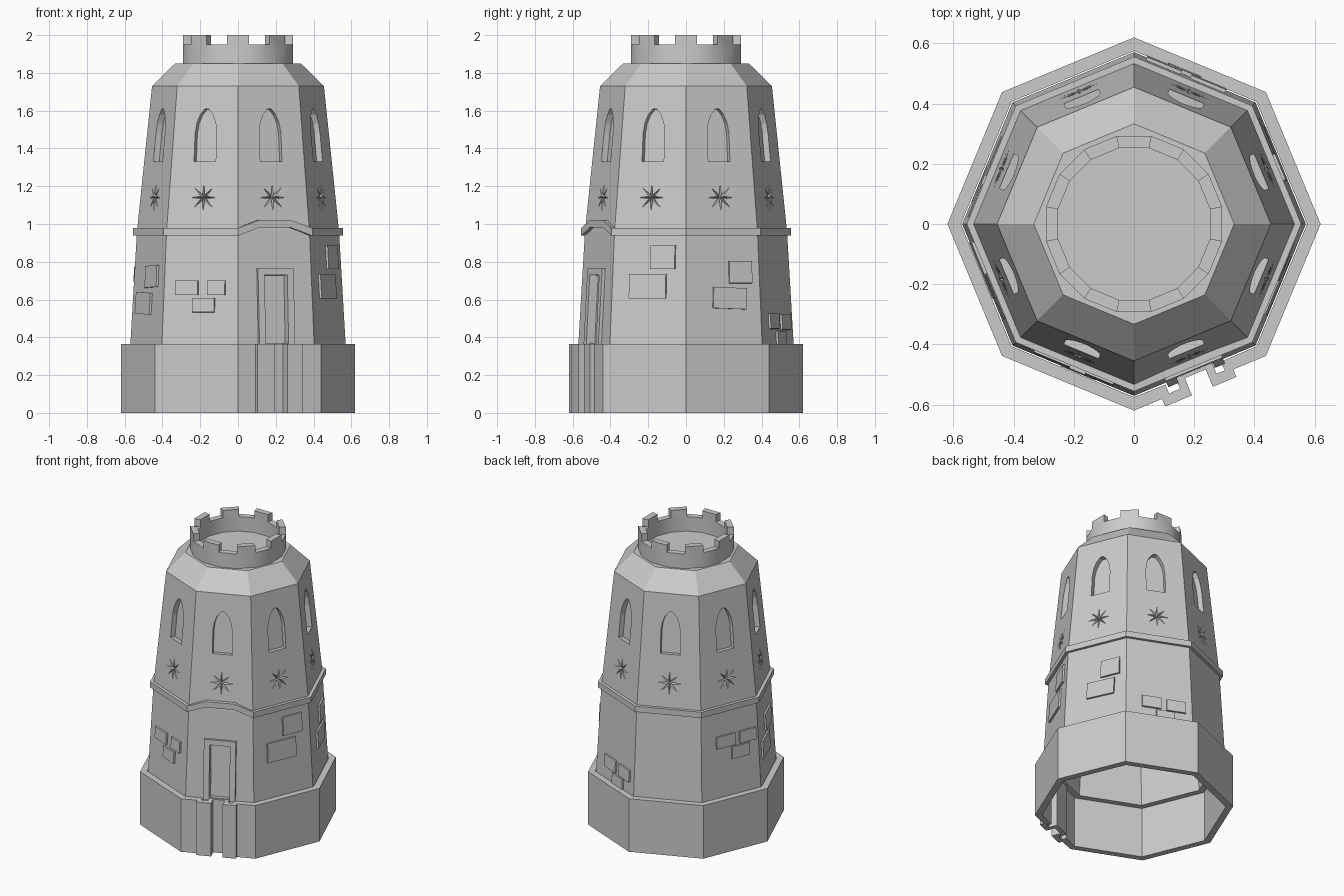
import bpy, bmesh
from math import sin, cos, radians
from mathutils import Matrix, Vector

if "Cube" in bpy.data.objects:
    bpy.data.objects.remove(bpy.data.objects["Cube"])

C8 = cos(radians(22.5))
DOOR = -67.5


def finish(name, bm):
    bmesh.ops.remove_doubles(bm, verts=bm.verts, dist=1e-5)
    bmesh.ops.recalc_face_normals(bm, faces=bm.faces)
    me = bpy.data.meshes.new(name)
    bm.to_mesh(me)
    bm.free()
    ob = bpy.data.objects.new(name, me)
    bpy.context.collection.objects.link(ob)
    return ob


def polar(r, deg):
    return Vector((r * cos(radians(deg)), r * sin(radians(deg)), 0))


def wall_radius(z):
    if z < 0.96:
        return 0.57 - (z - 0.36) * 0.035 / 0.6
    return 0.535 - (z - 0.96) * 0.08 / 0.77


def frame(deg, t, z):
    """Local axes on a sloping wall: x along, y up, z outward."""
    radial, along = polar(1, deg), polar(1, deg + 90)
    slope = (wall_radius(z + .005) - wall_radius(z - .005)) * 100 * C8
    up = (radial * slope + Vector((0, 0, 1))).normalized()
    m = Matrix((along, up, along.cross(up))).transposed().to_4x4()
    m.translation = radial * wall_radius(z) * C8 + along * t + Vector((0, 0, z))
    return m


def prism(bm, m, pts, d0, d1):
    a = [bm.verts.new(m @ Vector((x, y, d0))) for x, y in pts]
    b = [bm.verts.new(m @ Vector((x, y, d1))) for x, y in pts]
    bm.faces.new(a[::-1])
    bm.faces.new(b)
    for i in range(len(a)):
        j = (i + 1) % len(a)
        bm.faces.new((a[i], a[j], b[j], b[i]))


def box(x0, x1, y0, y1):
    return [(x0, y0), (x1, y0), (x1, y1), (x0, y1)]


def strip(outer, inner, z0, z1):
    """Closed wall following an outer and an inner path; returns bmesh and top faces."""
    bm = bmesh.new()
    up = Vector((0, 0, 1))
    rows = [[bm.verts.new(p + up * z) for p in path]
            for path, z in ((outer, z0), (outer, z1), (inner, z1), (inner, z0))]
    tops = []
    n = len(outer)
    for i in range(n):
        j = (i + 1) % n
        for k in range(4):
            a, b = rows[k], rows[(k + 1) % 4]
            f = bm.faces.new((a[i], a[j], b[j], b[i]))
            if k == 1:
                tops.append(f)
    return bm, tops


# Hollow octagonal tower body with bevelled roof
profile = [(0, 1.85), (.333, 1.85), (.455, 1.73), (.535, .96), (.571, .345),
           (.53, .345), (.485, .96), (.405, 1.70), (.30, 1.80), (0, 1.80)]
bm = bmesh.new()
for k in range(8):
    a0, a1 = 45 * k, 45 * k + 45
    for (r0, z0), (r1, z1) in zip(profile, profile[1:]):
        co = [polar(r0, a0) + Vector((0, 0, z0)), polar(r1, a0) + Vector((0, 0, z1)),
              polar(r1, a1) + Vector((0, 0, z1)), polar(r0, a1) + Vector((0, 0, z0))]
        if r0 == 0:
            co = co[:3]
        elif r1 == 0:
            co = [co[0], co[1], co[3]]
        bm.faces.new([bm.verts.new(c) for c in co])
body = finish("tower_body", bm)

# Cutter: arched windows, eight-pointed stars, door recess
bm = bmesh.new()
half = [(.062, 0), (.062, .15), (.054, .205), (.036, .25), (.012, .28)]
arch = half + [(-x, y) for x, y in half[::-1]]
for k in range(8):
    deg = 22.5 + 45 * k
    prism(bm, frame(deg, 0, 1.33), arch, -.033, .05)
    m = frame(deg, 0, 1.14)
    tips = [bm.verts.new(m @ Vector((r * sin(radians(a)), r * cos(radians(a)), .001)))
            for a, r in [(22.5 * i, .018 if i % 2 else .078) for i in range(16)]]
    for d in (-.022, .022):
        c = bm.verts.new(m @ Vector((0, 0, d)))
        for i in range(16):
            bm.faces.new((tips[i], tips[(i + 1) % 16], c))
prism(bm, frame(DOOR, 0, .37), box(-.065, .065, 0, .36), -.03, .05)
cutter = finish("recess_cutter", bm)
cutter.hide_render = True
mod = body.modifiers.new("recesses", 'BOOLEAN')
mod.operation, mod.solver, mod.object = 'DIFFERENCE', 'EXACT', cutter
bpy.context.view_layer.objects.active = body
bpy.ops.object.modifier_apply(modifier=mod.name)
bpy.data.objects.remove(cutter)

# Raised door frame
bm = bmesh.new()
prism(bm, frame(DOOR, 0, .36),
      [(-.102, 0), (-.065, 0), (-.065, .37), (.065, .37), (.065, 0),
       (.102, 0), (.102, .405), (-.102, .405)], -.015, .018)
finish("door_frame", bm)

# Base wall, folded into two pilasters below the door
fold_out = [(-.136, 0), (-.136, .027), (-.04, .027), (-.04, -.035),
            (.035, -.035), (.035, .027), (.12, .027), (.12, 0)]
fold_in = [(-.108, -.04), (-.108, -.008), (-.068, -.008), (-.068, -.065),
           (.063, -.065), (.063, -.008), (.092, -.008), (.092, -.04)]
outer, inner = [], []
for k in range(8):
    a = -90 + 45 * k
    outer.append(polar(.62, a))
    inner.append(polar(.575, a))
    if k == 0:
        for path, fold in ((outer, fold_out), (inner, fold_in)):
            path += [polar(.62 * C8 + n, DOOR) + polar(t, DOOR + 90) for t, n in fold]
bm, _ = strip(outer, inner, 0, .365)
finish("base_wall", bm)

# String course that rises over the door
outer, inner = [], []
for k in range(8):
    a = -90 + 45 * k
    for path, r in ((outer, .556), (inner, .51)):
        path.append(polar(r, a))
        if k == 0:
            path += [polar(r * C8, DOOR) + polar(t, DOOR + 90) + Vector((0, 0, .043))
                     for t in (-.09, .09)]
bm, _ = strip(outer, inner, .938, .978)
finish("string_course", bm)

# Crown with eight merlons
ring = [11.25 + 22.5 * i for i in range(16)]
bm, tops = strip([polar(.298, a) for a in ring], [polar(.257, a) for a in ring], 1.845, 1.95)
ext = bmesh.ops.extrude_discrete_faces(bm, faces=tops[1::2])
for f in ext["faces"]:
    bmesh.ops.translate(bm, verts=f.verts, vec=(0, 0, .05))
crown = finish("crown", bm)
bpy.ops.object.select_all(action='DESELECT')
crown.select_set(True)
bpy.context.view_layer.objects.active = crown
bpy.ops.object.shade_smooth_by_angle(angle=radians(30))

# Raised wall stones: face angle, then (along, height, width, tall, tilt)
stones = {
    -112.5: [(-.08, .662, .13, .075, 0), (.09, .662, .10, .075, 0), (.018, .57, .125, .075, 0)],
    -157.5: [(.045, .722, .16, .115, 2), (-.05, .58, .20, .115, -2)],
    -22.5: [(.078, .823, .14, .125, 0), (-.006, .67, .21, .13, 0)],
    22.5: [(.10, .745, .13, .118, 0), (.036, .607, .19, .112, -2)],
    67.5: [(-.05, .485, .125, .08, 0), (.11, .48, .125, .08, 0), (.04, .395, .12, .075, 0)],
    157.5: [(-.03, .735, .14, .08, 0), (.13, .735, .12, .08, 0), (.075, .645, .13, .08, 0)],
}
bm = bmesh.new()
for deg, items in stones.items():
    for t, z, w, h, tilt in items:
        m = frame(deg, t, z) @ Matrix.Rotation(radians(tilt), 4, 'Z')
        prism(bm, m, box(-w / 2, w / 2, -h / 2, h / 2), -.01, .012)
finish("wall_stones", bm)
